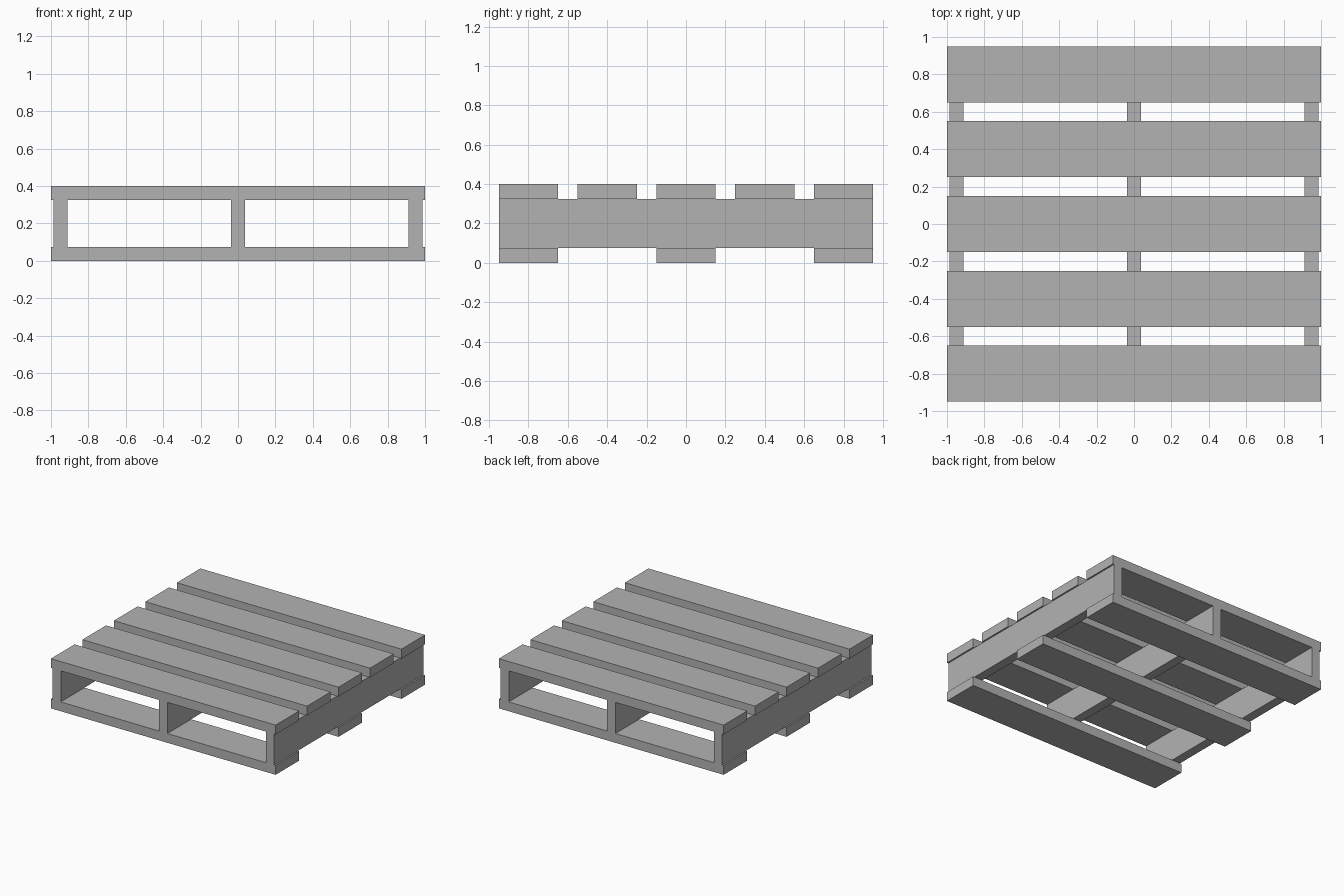
import bpy

if "Cube" in bpy.data.objects:
    bpy.data.objects.remove(bpy.data.objects["Cube"])

wood = bpy.data.materials.new("plain grey")
wood.diffuse_color = (0.45, 0.45, 0.45, 1)
wood.use_nodes = True
wood.node_tree.nodes["Principled BSDF"].inputs["Base Color"].default_value = wood.diffuse_color

BOARD_T = 0.075     # board thickness
HEIGHT = 0.4


def box(name, center, size):
    bpy.ops.mesh.primitive_cube_add(size=1, location=center)
    ob = bpy.context.object
    ob.name = name
    ob.scale = size
    bpy.ops.object.transform_apply(location=False, rotation=False, scale=True)
    ob.data.materials.append(wood)
    return ob


# Three upright stringers running front to back
for i, x in enumerate((-0.95, 0, 0.95)):
    box(f"stringer_{i + 1}", (x, 0, HEIGHT / 2),
        (0.075, 1.9, HEIGHT - 2 * BOARD_T))

# Five deck boards on top
for i in range(5):
    box(f"top_board_{i + 1}", (0, -0.8 + 0.4 * i, HEIGHT - BOARD_T / 2),
        (2, 0.3, BOARD_T))

# Three boards underneath
for i in range(3):
    box(f"bottom_board_{i + 1}", (0, -0.8 + 0.8 * i, BOARD_T / 2),
        (2, 0.3, BOARD_T))
